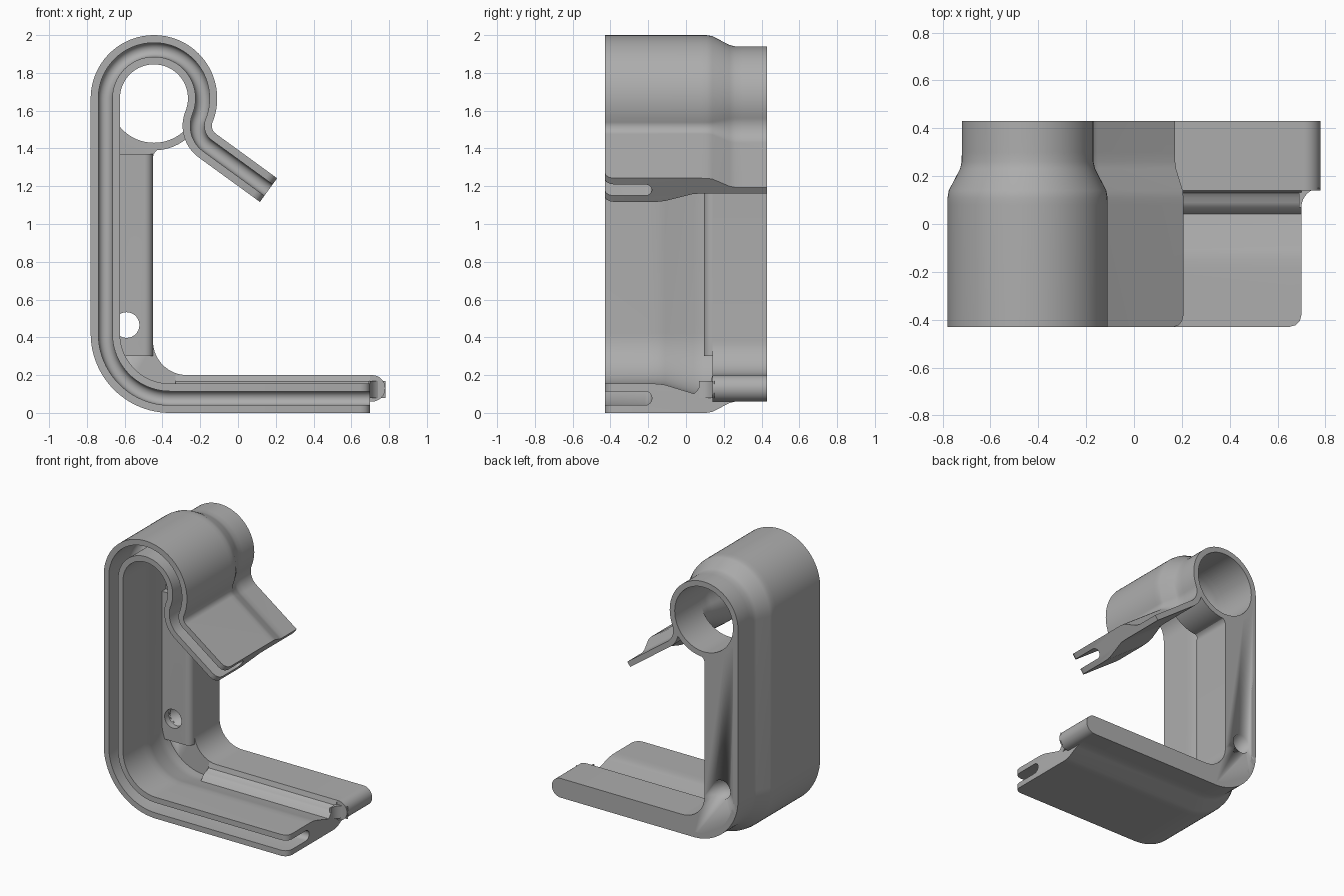
import bpy, bmesh
from math import sin, cos, radians, sqrt
from mathutils import Vector

if "Cube" in bpy.data.objects:
    bpy.data.objects.remove(bpy.data.objects["Cube"], do_unlink=True)

GREY = (0.42, 0.42, 0.42, 1)
mat = bpy.data.materials.new("grey_plastic")
mat.use_nodes = True
mat.diffuse_color = GREY
bsdf = next(n for n in mat.node_tree.nodes if n.type == 'BSDF_PRINCIPLED')
bsdf.inputs["Base Color"].default_value = GREY


def arc(cx, cy, r, a0, a1, n):
    """Points on an arc, angles in degrees."""
    angles = [radians(a0 + (a1 - a0) * i / n) for i in range(n + 1)]
    return [(cx + r * cos(a), cy + r * sin(a)) for a in angles]


def finish(name, bm):
    bmesh.ops.recalc_face_normals(bm, faces=bm.faces)
    mesh = bpy.data.meshes.new(name)
    bm.to_mesh(mesh)
    bm.free()
    mesh.materials.append(mat)
    ob = bpy.data.objects.new(name, mesh)
    bpy.context.collection.objects.link(ob)
    bpy.ops.object.select_all(action='DESELECT')
    ob.select_set(True)
    bpy.context.view_layer.objects.active = ob
    bpy.ops.object.shade_smooth_by_angle(angle=radians(32))
    return ob


def bridge(bm, rings, closed=False):
    n = len(rings[0])
    pairs = list(zip(rings, rings[1:])) + ([(rings[-1], rings[0])] if closed else [])
    for a, b in pairs:
        for i in range(n):
            j = (i + 1) % n
            bm.faces.new((a[i], a[j], b[j], b[i]))


def prism(name, outline, lo, hi, place):
    """Extrude a 2D outline; place maps (u, v, depth) to a 3D point."""
    bm = bmesh.new()
    rings = [[bm.verts.new(place(u, v, d)) for u, v in outline] for d in (lo, hi)]
    bridge(bm, rings)
    for ring in rings:
        bm.faces.new(ring)
    return finish(name, bm)


along_x = lambda u, v, d: (d, u, v)
along_y = lambda u, v, d: (u, d, v)
along_z = lambda u, v, d: (u, v, d)

# Dimensions shared by the parts
FRONT, BACK = -0.43, 0.43
CX, CZ, R = -0.445, 1.665, 0.2575      # top loop centre line
BX, BZ, BR = -0.36, 0.42, 0.3425       # lower bend centre line
TIP, CORNER = 0.70, 0.05

# Centre line of the wall: floor tip, lower bend, top loop, neck, clip arm
turn = radians(-22)
neck_r = 0.13
neck = (CX + (R + neck_r) * cos(turn), CZ + (R + neck_r) * sin(turn))
path = [(TIP - CORNER * (1 - cos(radians(a))), BZ - BR) for a in (0, 30, 60, 90)]
path += arc(BX, BZ, BR, 270, 180, 24)
path += arc(CX, CZ, R, 180, -22, 48)
path += arc(*neck, neck_r, 158, 234, 18)[1:]
arm_dir = Vector((cos(radians(-36)), sin(radians(-36))))
arm_start = Vector(path[-1])
path += [tuple(arm_start + arm_dir * (0.40 - CORNER * (1 - sin(radians(a)))))
         for a in (0, 30, 60, 90)]

# Cross-section of the wall: (depth, offset), grooved at the front, thin at the back
section = [(FRONT, 0.0775), (0.08, 0.0775), (0.11, 0.077), (0.14, 0.072),
           (0.23, 0.025), (0.26, 0.018), (0.30, 0.0175), (BACK, 0.0175),
           (BACK, -0.0225), (0.09, -0.0225), (0.04, -0.025), (-0.11, -0.071),
           (-0.15, -0.0765), (-0.19, -0.0775), (FRONT, -0.0775), (FRONT, -0.037)]
section += arc(-0.217, 0, 0.037, -90, 90, 8) + [(FRONT, 0.037)]

pts = [Vector(p) for p in path]
bm = bmesh.new()
rings = []
for i, p in enumerate(pts):
    ahead = pts[min(i + 1, len(pts) - 1)] - p
    behind = p - pts[max(i - 1, 0)]
    t = (ahead.normalized() + behind.normalized()).normalized()
    normal = Vector((-t.y, t.x))
    # round the front corners at both free ends
    gap = min((p - pts[0]).length, (p - pts[-1]).length)
    k = max(0, 1 - gap / CORNER)
    y_min = FRONT + CORNER * (1 - sqrt(1 - k * k))
    ring = []
    for y, off in section:
        q = p + normal * off
        ring.append(bm.verts.new((q.x, max(y, y_min), q.y)))
    rings.append(ring)
bridge(bm, rings)
bm.faces.new(rings[0])
bm.faces.new(rings[-1])
finish("grooved_wall", bm)

# Closed sleeve behind the top loop
bm = bmesh.new()
rings = []
for x, z in arc(0, 0, 1, 0, 360, 64)[:-1]:
    rings.append([bm.verts.new((CX + r * x, y, CZ + r * z))
                  for r, y in ((0.235, 0.14), (0.275, 0.14), (0.275, BACK), (0.235, BACK))])
bridge(bm, rings, closed=True)
finish("rear_sleeve", bm)

# Thick rear frame: upright and foot with a rounded toe
outline = arc(BX, BZ, 0.36, 180, 270, 24)
outline += arc(0.71, 0.13, 0.07, -90, 90, 16)
outline += arc(-0.27, 0.38, 0.18, 270, 180, 16)
outline += arc(-0.40, 1.35, 0.05, 180, 110, 6)
outline += arc(CX, CZ, 0.255, -83, -180, 24)
frame = prism("rear_frame", outline, 0.14, BACK, along_y)

# Raised face with a rounded edge on the front of the upright
face = arc(-0.495, 0.14, 0.045, 0, -90, 8) + [(-0.70, 0.095), (-0.70, 0.16), (-0.45, 0.16)]
pad = prism("upright_pad", face, 0.30, 1.37, along_z)

# Stepped fillet joining the floor to the foot
step = [(0.03, 0.08), (0.04, 0.10), (0.055, 0.113), (0.07, 0.135), (0.09, 0.146),
        (0.11, 0.15), (0.13, 0.165), (0.14, 0.2), (0.2, 0.2), (0.2, 0.08)]
prism("floor_fillet", step, -0.33, TIP, along_x)

# Concave corner between floor tip and toe
toe = arc(0.78, 0.07, 0.08, 180, 90, 8) + [(0.69, 0.15), (0.69, 0.07)]
prism("toe_fillet", toe, 0.08, 0.17, along_z)

# Screw hole through the foot of the upright
cutter = prism("hole_cutter", arc(-0.59, 0.465, 0.068, 0, 360, 32)[:-1], 0.0, 0.6, along_y)
cutter.hide_render = True
cutter.hide_viewport = True
for ob in (frame, pad):
    mod = ob.modifiers.new("screw_hole", 'BOOLEAN')
    mod.operation = 'DIFFERENCE'
    mod.solver = 'EXACT'
    mod.object = cutter
